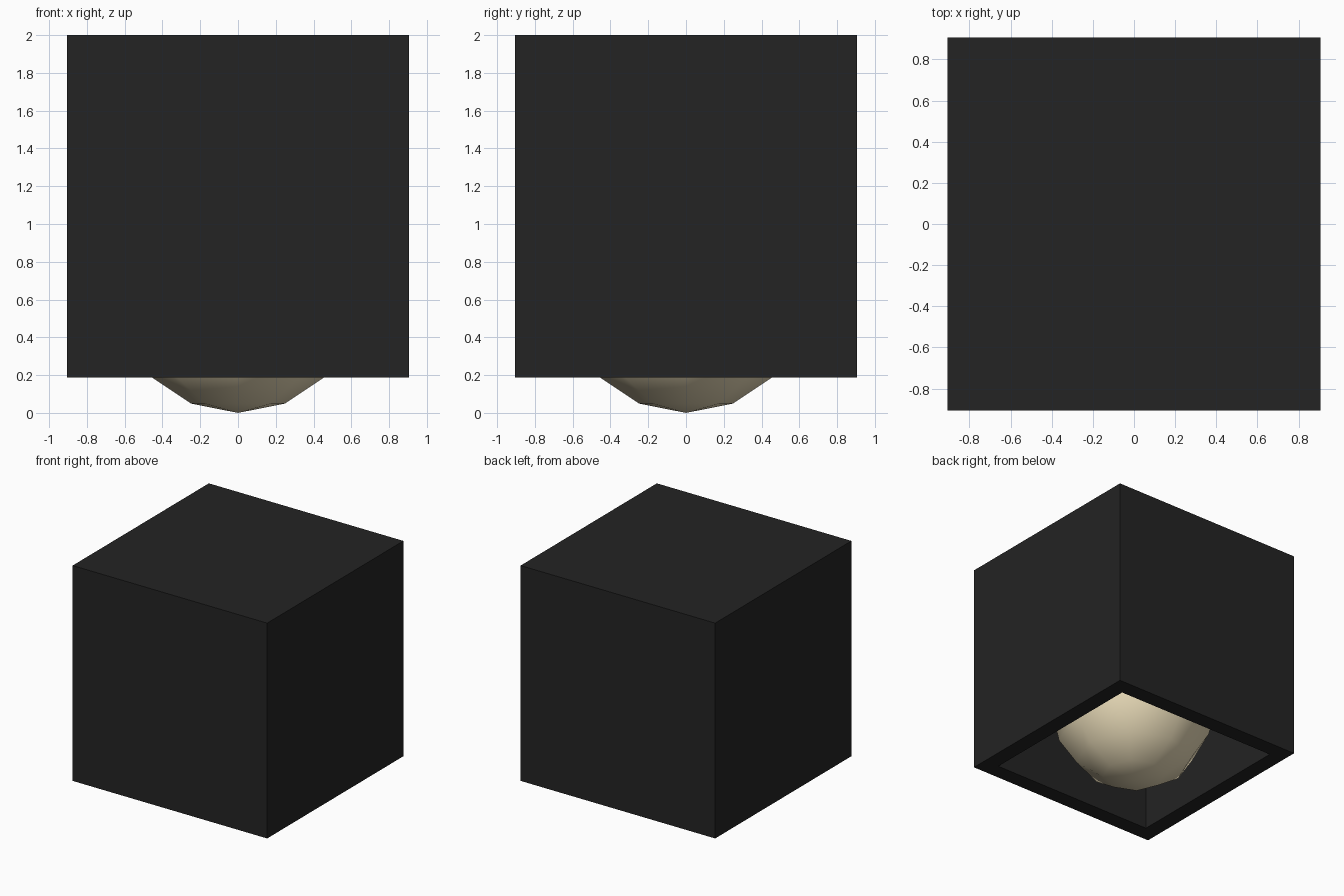
import bpy, bmesh
from mathutils import Matrix

if "Cube" in bpy.data.objects:
    bpy.data.objects.remove(bpy.data.objects["Cube"])

HALF = 0.906        # half width of the shade
BASE, TOP = 0.187, 2.0
WALL = 0.195        # wall thickness
RADIUS = 0.65       # bulb radius


def material(name, rgb):
    mat = bpy.data.materials.new(name)
    mat.diffuse_color = (*rgb, 1)
    mat.use_nodes = True
    mat.node_tree.nodes["Principled BSDF"].inputs["Base Color"].default_value = mat.diffuse_color
    return mat


def add_object(name, bm, mat):
    mesh = bpy.data.meshes.new(name)
    bm.to_mesh(mesh)
    bm.free()
    mesh.materials.append(mat)
    obj = bpy.data.objects.new(name, mesh)
    bpy.context.collection.objects.link(obj)
    return obj


black = material("matt black", (0.017, 0.017, 0.017))
cream = material("warm cream", (0.78, 0.68, 0.46))

# Cube shade: thick walls, open underneath
bm = bmesh.new()
bmesh.ops.create_cube(bm, size=1, matrix=Matrix.Translation((0, 0, (BASE + TOP) / 2))
                      @ Matrix.Diagonal((2 * HALF, 2 * HALF, TOP - BASE, 1)))
bottom = min(bm.faces, key=lambda f: f.calc_center_median().z)
bmesh.ops.inset_region(bm, faces=[bottom], thickness=WALL)
cavity = bmesh.ops.extrude_face_region(bm, geom=[bottom])["geom"]
bmesh.ops.translate(bm, vec=(0, 0, TOP - WALL - BASE),
                    verts=[g for g in cavity if isinstance(g, bmesh.types.BMVert)])
if bottom.is_valid:
    bmesh.ops.delete(bm, geom=[bottom], context='FACES_ONLY')
bmesh.ops.recalc_face_normals(bm, faces=bm.faces)
add_object("lamp_shade", bm, black)

# Low-poly smooth globe hanging slightly below the shade
bm = bmesh.new()
bmesh.ops.create_uvsphere(bm, u_segments=8, v_segments=8, radius=RADIUS,
                          matrix=Matrix.Translation((0, 0, RADIUS)))
for face in bm.faces:
    face.smooth = True
add_object("globe_bulb", bm, cream)
